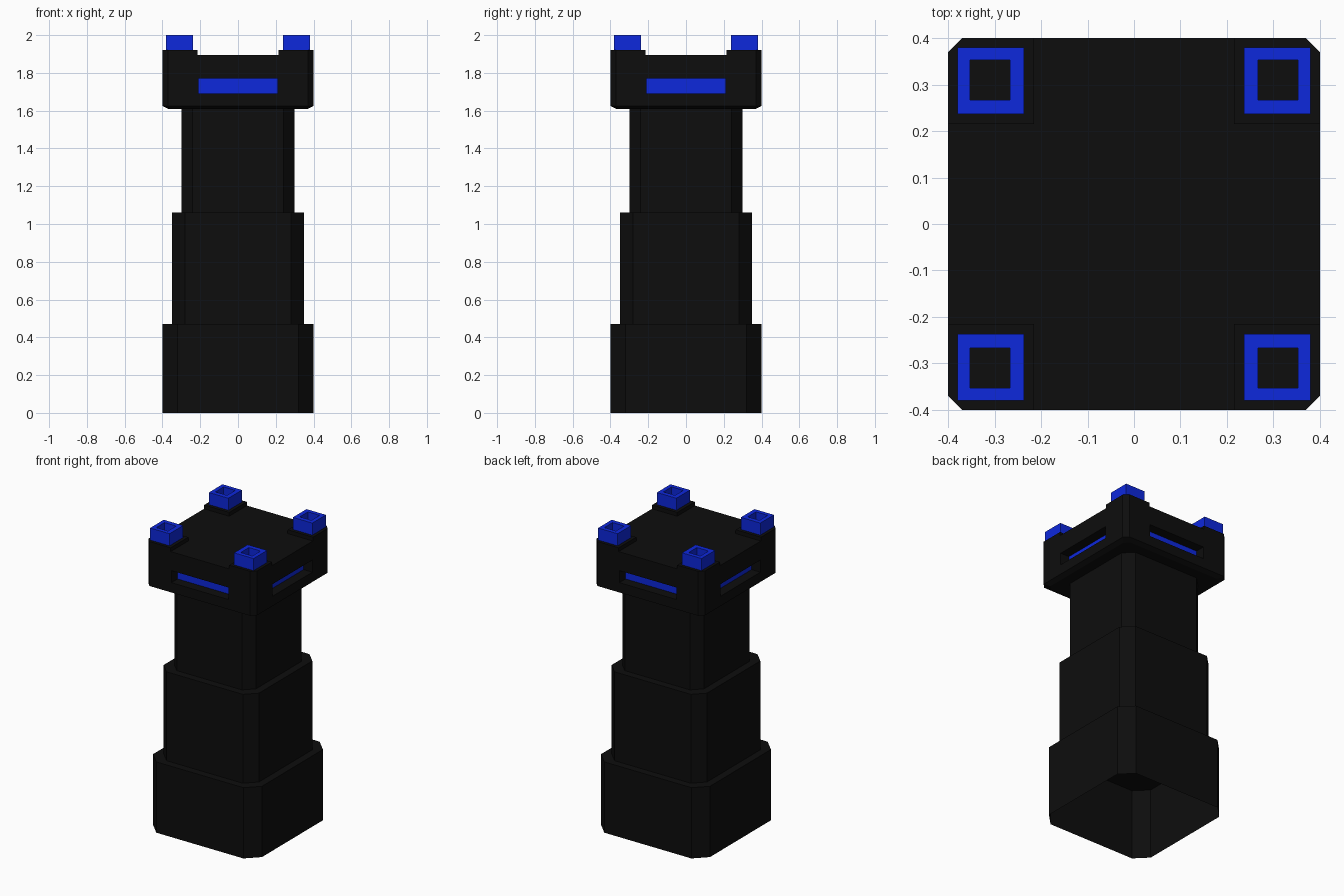
import bpy, bmesh
from mathutils import Matrix, Vector

if "Cube" in bpy.data.objects:
    bpy.data.objects.remove(bpy.data.objects["Cube"])


def material(name, rgb):
    m = bpy.data.materials.new(name)
    m.diffuse_color = (*rgb, 1)
    m.use_nodes = True
    m.node_tree.nodes["Principled BSDF"].inputs["Base Color"].default_value = m.diffuse_color
    return m


BLACK = material("black", (0.004, 0.004, 0.004))
BLUE = material("blue", (0.004, 0.021, 0.72))


def finish(name, bm, mat):
    bmesh.ops.remove_doubles(bm, verts=bm.verts, dist=1e-5)
    bmesh.ops.recalc_face_normals(bm, faces=bm.faces)
    me = bpy.data.meshes.new(name)
    bm.to_mesh(me)
    bm.free()
    me.materials.append(mat)
    ob = bpy.data.objects.new(name, me)
    bpy.context.collection.objects.link(ob)
    return ob


def octagon(h, c):
    """Square of half width h with corners cut by c, starting on the front side."""
    k = h - c
    return [(-k, -h), (k, -h), (h, -k), (h, k), (k, h), (-k, h), (-h, k), (-h, -k)]


def loft(bm, rings, bottom=True, top=True, skip=None):
    """Stack (z, outline) rings; skip(ring, side) leaves a side open."""
    loops = [[bm.verts.new((x, y, z)) for x, y in pts] for z, pts in rings]
    n = len(loops[0])
    for r, (a, b) in enumerate(zip(loops, loops[1:])):
        for i in range(n):
            if skip and skip(r, i):
                continue
            j = (i + 1) % n
            bm.faces.new((a[i], a[j], b[j], b[i]))
    if bottom:
        bm.faces.new(loops[0][::-1])
    if top:
        bm.faces.new(loops[-1])


# Three stepped shaft tiers; the base is open underneath
for name, h, c, z0, z1 in (("base_tier", 0.40, 0.08, 0.0, 0.47),
                           ("middle_tier", 0.35, 0.07, 0.47, 1.06),
                           ("upper_tier", 0.30, 0.06, 1.06, 1.61)):
    bm = bmesh.new()
    loft(bm, [(z0, octagon(h, c)), (z1, octagon(h, c))], bottom=z0 > 0)
    finish(name, bm, BLACK)

# Head block with a bevelled underside; its four wide sides hold slots
H, C, Z0, Z1 = 0.40, 0.03, 1.625, 1.895
DEPTH = 0.065
bm = bmesh.new()
loft(bm, [(1.61, octagon(0.37, C)), (Z0, octagon(H, C)), (Z1, octagon(H, C))],
     skip=lambda r, i: r == 1 and i % 2 == 0)


def rect(x, y, z0, z1):
    return [Vector(p) for p in ((-x, y, z0), (x, y, z0), (x, y, z1), (-x, y, z1))]


for q in range(4):
    rot = Matrix.Rotation(q * 1.5707963268, 3, 'Z')
    # Wall around the slot, then the slot's sides
    steps = [rect(H - C, -H, Z0, Z1), rect(0.21, -H, 1.69, 1.77),
             rect(0.21, -H + DEPTH, 1.69, 1.77)]
    loops = [[bm.verts.new(rot @ p) for p in s] for s in steps]
    for a, b in zip(loops, loops[1:]):
        for i in range(4):
            j = (i + 1) % 4
            bm.faces.new((a[i], a[j], b[j], b[i]))
    # Blue panel closing the slot
    panel = bmesh.new()
    panel.faces.new([panel.verts.new(rot @ p) for p in steps[2]])
    if panel.faces:
        me = finish(f"slot_panel_{q + 1}", panel, BLUE).data
        face = me.polygons[0]
        outward = rot @ Vector((0, -1, 0))
        if face.normal.dot(outward) < 0:
            me.flip_normals()
finish("head", bm, BLACK)

# Corner pads and hollow blue battlements
for q in range(4):
    rot = Matrix.Rotation(q * 1.5707963268, 4, 'Z')
    bm = bmesh.new()
    pad = [(0.215, 0.215), (H, 0.215), (H, H - C), (H - C, H), (0.215, H)]
    loft(bm, [(Z1, pad), (1.92, pad)])
    bm.transform(rot)
    finish(f"corner_pad_{q + 1}", bm, BLACK)

    def square(a, b):
        return [(a, a), (b, a), (b, b), (a, b)]

    outer, inner = square(0.237, 0.38), square(0.267, 0.353)
    bm = bmesh.new()
    loft(bm, [(1.92, outer), (2.0, outer), (2.0, inner), (1.92, inner), (1.92, outer)],
         bottom=False, top=False)
    bm.transform(rot)
    finish(f"battlement_{q + 1}", bm, BLUE)
